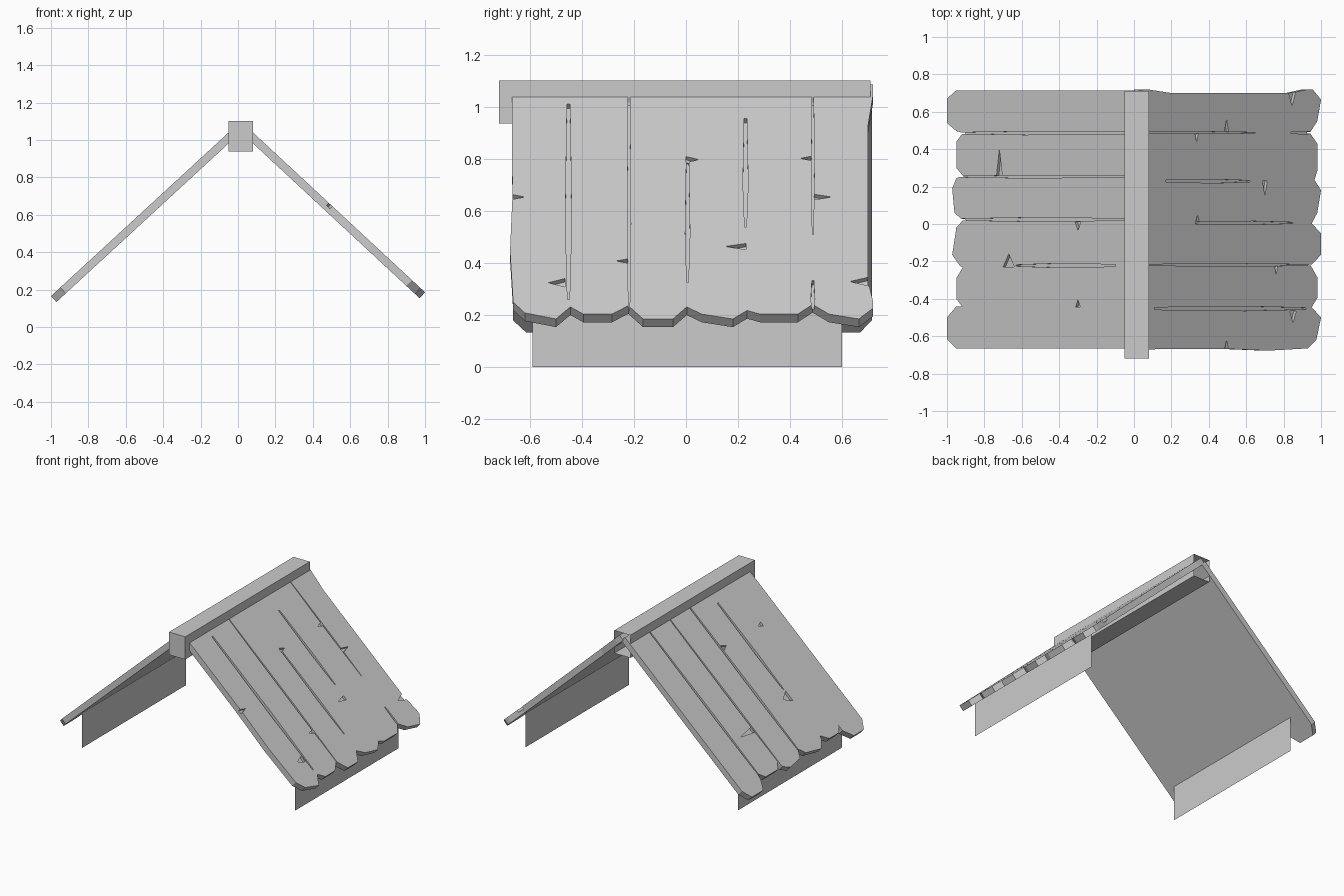
import bpy, bmesh, math

THICK = 0.043


def make_object(name, bm):
    bmesh.ops.recalc_face_normals(bm, faces=bm.faces)
    mesh = bpy.data.meshes.new(name)
    bm.to_mesh(mesh)
    bm.free()
    obj = bpy.data.objects.new(name, mesh)
    bpy.context.collection.objects.link(obj)
    return obj


def on_slope(side, x, y, depth):
    # point on a roof slope, pushed into the boards by depth
    slope, start = (0.929, 0.08) if side > 0 else (0.921, 0.05)
    a = math.atan(slope)
    z = 1.04 - slope * (x - start)
    return (side * (x - depth * math.sin(a)), y, z - depth * math.cos(a))


def prism(bm, side, outline, d0, d1):
    top = [bm.verts.new(on_slope(side, x, y, d0)) for x, y in outline]
    low = [bm.verts.new(on_slope(side, x, y, d1)) for x, y in outline]
    bm.faces.new(top)
    bm.faces.new(low[::-1])
    for i in range(len(top)):
        j = (i + 1) % len(top)
        bm.faces.new((top[j], top[i], low[i], low[j]))


def roof(name, side, outline, cracks, chips):
    bm = bmesh.new()
    prism(bm, side, outline, 0, THICK)
    boards = make_object(name, bm)
    # long splits between boards and small triangular chips
    cuts = []
    for x0, x1, y, w in cracks:
        m = x0 + (x1 - x0) * 0.6
        cuts.append(([(x0, y - w / 4), (m, y - w / 2), (x1, y - w / 6),
                      (x1, y + w / 6), (m, y + w / 2), (x0, y + w / 4)], 0.024))
    for x, base, tip, w in chips:
        cuts.append(([(x - w / 2, base), (x + w / 2, base), (x, tip)], 0.018))
    for outline, depth in cuts:
        bm = bmesh.new()
        prism(bm, side, outline, -0.02, depth)
        cutter = make_object("cutter", bm)
        cutter.hide_render = True
        mod = boards.modifiers.new("cut", 'BOOLEAN')
        mod.operation = 'DIFFERENCE'
        mod.solver = 'EXACT'
        mod.object = cutter
        bpy.context.view_layer.objects.active = boards
        bpy.ops.object.modifier_apply(modifier=mod.name)
        bpy.data.objects.remove(cutter)


# right slope: six boards with clipped ends
roof("right_roof_boards", 1,
     [(0.03, -0.67), (0.5, -0.668), (0.72, -0.677), (0.93, -0.665),
      (0.975, -0.62), (1.0, -0.50), (0.95, -0.445),
      (0.98, -0.395), (0.98, -0.285), (0.945, -0.222),
      (1.0, -0.165), (1.0, -0.05), (0.95, 0.003),
      (0.98, 0.06), (1.0, 0.18), (0.965, 0.235),
      (0.98, 0.285), (0.98, 0.43), (0.94, 0.487),
      (0.98, 0.55), (1.0, 0.665), (0.955, 0.72), (0.93, 0.72),
      (0.84, 0.70), (0.2, 0.70), (0.07, 0.72), (0.03, 0.72)],
     [(0.11, 0.92, -0.452, 0.024), (0.06, 0.97, -0.219, 0.013),
      (0.34, 0.85, 0.006, 0.018), (0.17, 0.62, 0.229, 0.02),
      (0.06, 0.65, 0.488, 0.011), (0.84, 0.97, 0.488, 0.015)],
     [(0.495, -0.68, -0.62, 0.025), (0.85, -0.465, -0.53, 0.035),
      (0.76, -0.222, -0.27, 0.018), (0.34, 0.0, 0.05, 0.025),
      (0.70, 0.23, 0.15, 0.025), (0.335, 0.487, 0.44, 0.02),
      (0.495, 0.487, 0.56, 0.025), (0.845, 0.71, 0.63, 0.04)])

# left slope
roof("left_roof_boards", -1,
     [(0.01, -0.665), (0.95, -0.665), (1.0, -0.615), (1.0, -0.50),
      (0.95, -0.44), (0.92, -0.44), (0.95, -0.40), (0.95, -0.29),
      (0.915, -0.232), (0.93, -0.225), (0.972, -0.165), (0.95, -0.02),
      (0.915, 0.02), (0.96, 0.06), (0.972, 0.19), (0.95, 0.245),
      (0.915, 0.258), (0.95, 0.30), (0.95, 0.44), (0.915, 0.487),
      (0.95, 0.497), (1.0, 0.54), (1.0, 0.67), (0.95, 0.715), (0.01, 0.715)],
     [(0.03, 0.96, 0.486, 0.018), (0.03, 0.96, 0.253, 0.014),
      (0.03, 0.96, 0.024, 0.02), (0.10, 0.63, -0.222, 0.022)],
     [(0.72, 0.26, 0.40, 0.03), (0.30, 0.012, -0.035, 0.03),
      (0.67, -0.23, -0.16, 0.06), (0.30, -0.445, -0.405, 0.025)])

# ridge beam, open at the back end
bm = bmesh.new()
bmesh.ops.create_cube(bm, size=1)
for v in bm.verts:
    v.co = (0.015 + v.co.x * 0.13, -0.005 + v.co.y * 1.43, 1.02 + v.co.z * 0.165)
bmesh.ops.delete(bm, geom=[f for f in bm.faces if f.calc_center_median().y > 0.6],
                 context='FACES_ONLY')
make_object("ridge_beam", bm)

# thin walls under the eaves
for name, x in (("right_wall", 0.87), ("left_wall", -0.84)):
    bm = bmesh.new()
    ring = [(x, -0.59, 0), (x, 0.60, 0), (x, 0.60, 0.265), (x, -0.59, 0.265)]
    verts = [bm.verts.new(p) for p in ring]
    bm.faces.new(verts)
    make_object(name, bm)
